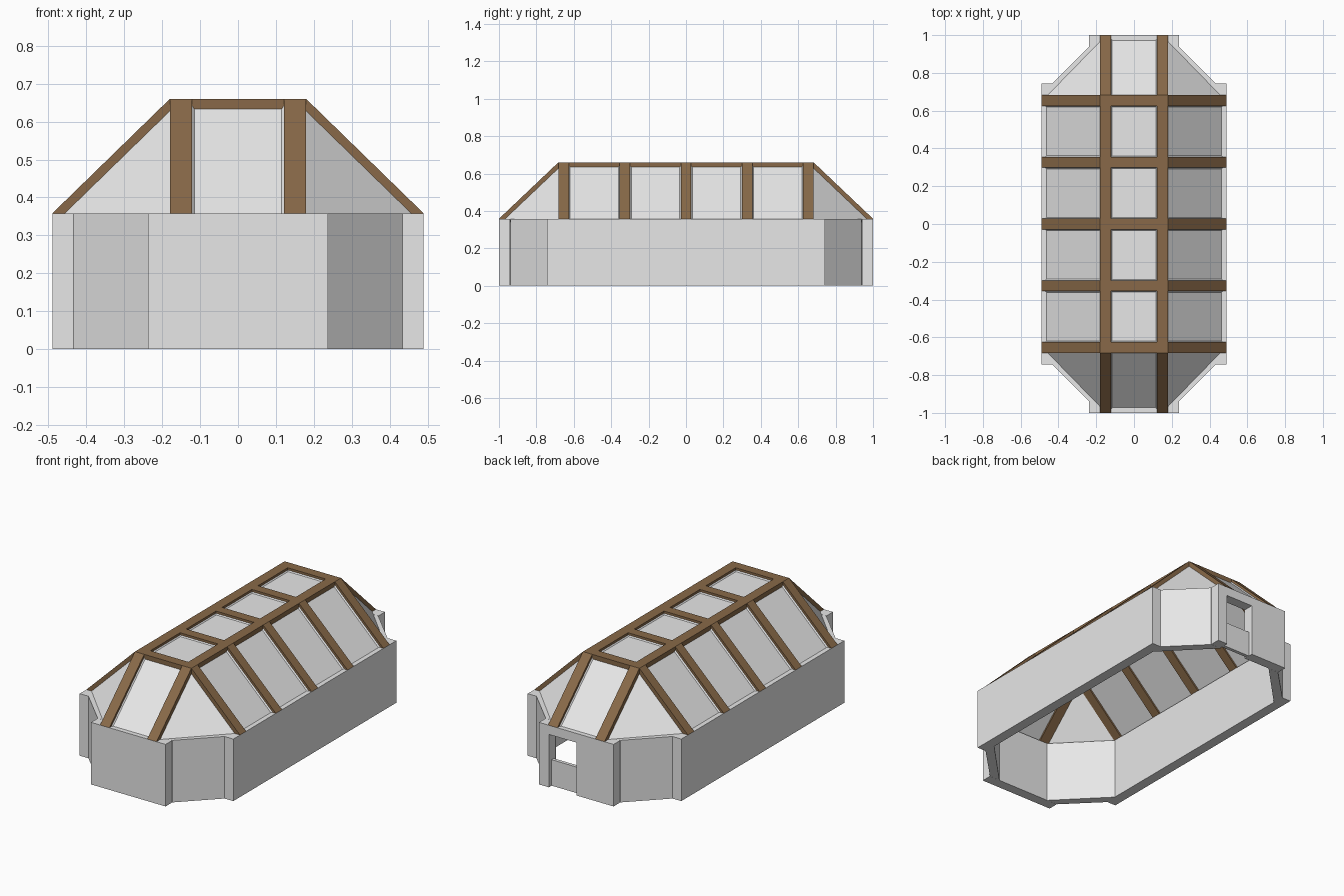
import bpy, bmesh, math
from mathutils import Vector

if "Cube" in bpy.data.objects:
    bpy.data.objects.remove(bpy.data.objects["Cube"])


def material(name, rgb):
    m = bpy.data.materials.new(name)
    m.diffuse_color = (*rgb, 1)
    m.use_nodes = True
    m.node_tree.nodes["Principled BSDF"].inputs["Base Color"].default_value = m.diffuse_color
    return m


GREY = material("light_grey", (0.8, 0.8, 0.8))
BROWN = material("timber_brown", (0.246, 0.141, 0.065))

WALL_H = 0.358          # wall height
TOP = 0.66              # height of the flat roof
HX, HY = 0.49, 1.0      # half footprint
RX, RY = 0.18, 0.682    # half size of the flat roof
T = 0.06                # wall thickness


def finish(name, bm, mat):
    bmesh.ops.recalc_face_normals(bm, faces=bm.faces)
    me = bpy.data.meshes.new(name)
    bm.to_mesh(me)
    bm.free()
    me.materials.append(mat)
    ob = bpy.data.objects.new(name, me)
    bpy.context.collection.objects.link(ob)
    return ob


def prism(name, pts, axis, lo, hi, mat):
    """Extrude a 2D profile along x, y or z."""
    place = {"x": lambda a, b, c: (c, a, b),
             "y": lambda a, b, c: (a, c, b),
             "z": lambda a, b, c: (a, b, c)}[axis]
    bm = bmesh.new()
    face = bm.faces.new([bm.verts.new(place(a, b, lo)) for a, b in pts])
    res = bmesh.ops.extrude_face_region(bm, geom=[face])
    verts = [v for v in res["geom"] if isinstance(v, bmesh.types.BMVert)]
    bmesh.ops.translate(bm, verts=verts, vec=place(0, 0, hi - lo))
    return finish(name, bm, mat)


def rect(x0, x1, y0, y1):
    return [(x0, y0), (x1, y0), (x1, y1), (x0, y1)]


def beam_profile(foot, top, d=0.04):
    """Bent beam outline: slope, flat, slope, with depth d."""
    ang = math.atan2(TOP - WALL_H, foot - top)
    inner_top = top - d * math.tan(ang / 2)
    inner_foot = foot - d / math.sin(ang)
    return [(-foot, WALL_H), (-top, TOP), (top, TOP), (foot, WALL_H),
            (inner_foot, WALL_H), (inner_top, TOP - d),
            (-inner_top, TOP - d), (-inner_foot, WALL_H)]


def pane(name, pts, border):
    """Roof pane sunk below the beams, with a shallow inset field."""
    pts = [Vector(p) for p in pts]
    n = (pts[1] - pts[0]).cross(pts[2] - pts[0]).normalized()
    if n.z < 0:
        pts.reverse()
        n = -n
    bm = bmesh.new()
    face = bm.faces.new([bm.verts.new(p - n * 0.013) for p in pts])
    bm.normal_update()
    low = bm.faces.new([bm.verts.new(p - n * 0.03) for p in reversed(pts)])
    k = len(pts)
    up, dn = list(face.verts), list(low.verts)[::-1]
    for i in range(k):
        j = (i + 1) % k
        bm.faces.new((up[j], up[i], dn[i], dn[j]))
    bmesh.ops.inset_region(bm, faces=[face], thickness=border, use_boundary=True)
    bmesh.ops.translate(bm, verts=list(face.verts), vec=-n * 0.006)
    return finish(name, bm, GREY)


# Walls: long sides, front, and back with a door opening
for s, side in ((-1, "left"), (1, "right")):
    prism(f"{side}_wall", rect(s * HX, s * (HX - T), -0.743, 0.743), "z", 0, WALL_H, GREY)
prism("front_wall", rect(-0.238, 0.238, -HY, -HY + T), "z", 0, WALL_H, GREY)
prism("back_wall", [(-0.238, 0), (0, 0), (0, 0.305), (0.175, 0.305), (0.175, 0),
                    (0.238, 0), (0.238, WALL_H), (-0.238, WALL_H)],
      "y", HY - T, HY, GREY)
prism("half_door", rect(0, 0.175, 0, 0.15), "y", HY - 0.045, HY - 0.025, GREY)

# Recessed diagonal corner walls
for sx in (-1, 1):
    for sy in (-1, 1):
        pts = [(0.434, 0.743), (0.238, 0.939), (0.17, HY - T), (HX - T, 0.675)]
        prism("corner_wall", [(sx * x, sy * y) for x, y in pts], "z", 0, WALL_H, GREY)

# Timber arches across the roof
W = 0.056
centres = [(RY - W / 2) * k / 2 for k in range(-2, 3)]
for c in centres:
    prism("roof_arch", beam_profile(HX, RX), "y", c - W / 2, c + W / 2, BROWN)

# Timber beams along the roof
PX = 0.121
for s in (-1, 1):
    prism("long_beam", beam_profile(HY, RY), "x", *sorted((s * PX, s * RX)), BROWN)

# Roof panes between the arches
for a, b in zip(centres, centres[1:]):
    y0, y1 = a + W / 2, b - W / 2
    pane("top_pane", [(-PX, y0, TOP), (PX, y0, TOP), (PX, y1, TOP), (-PX, y1, TOP)], 0.008)
    for s in (-1, 1):
        pane("side_pane", [(s * HX, y0, WALL_H), (s * HX, y1, WALL_H),
                           (s * RX, y1, TOP), (s * RX, y0, TOP)], 0.01)

# End panes and triangular corner panes
for sy in (-1, 1):
    pane("end_pane", [(-PX, sy * HY, WALL_H), (PX, sy * HY, WALL_H),
                      (PX, sy * RY, TOP), (-PX, sy * RY, TOP)], 0.008)
    for sx in (-1, 1):
        pane("corner_pane", [(sx * HX, sy * RY, WALL_H), (sx * RX, sy * HY, WALL_H),
                             (sx * RX, sy * RY, TOP)], 0.018)
